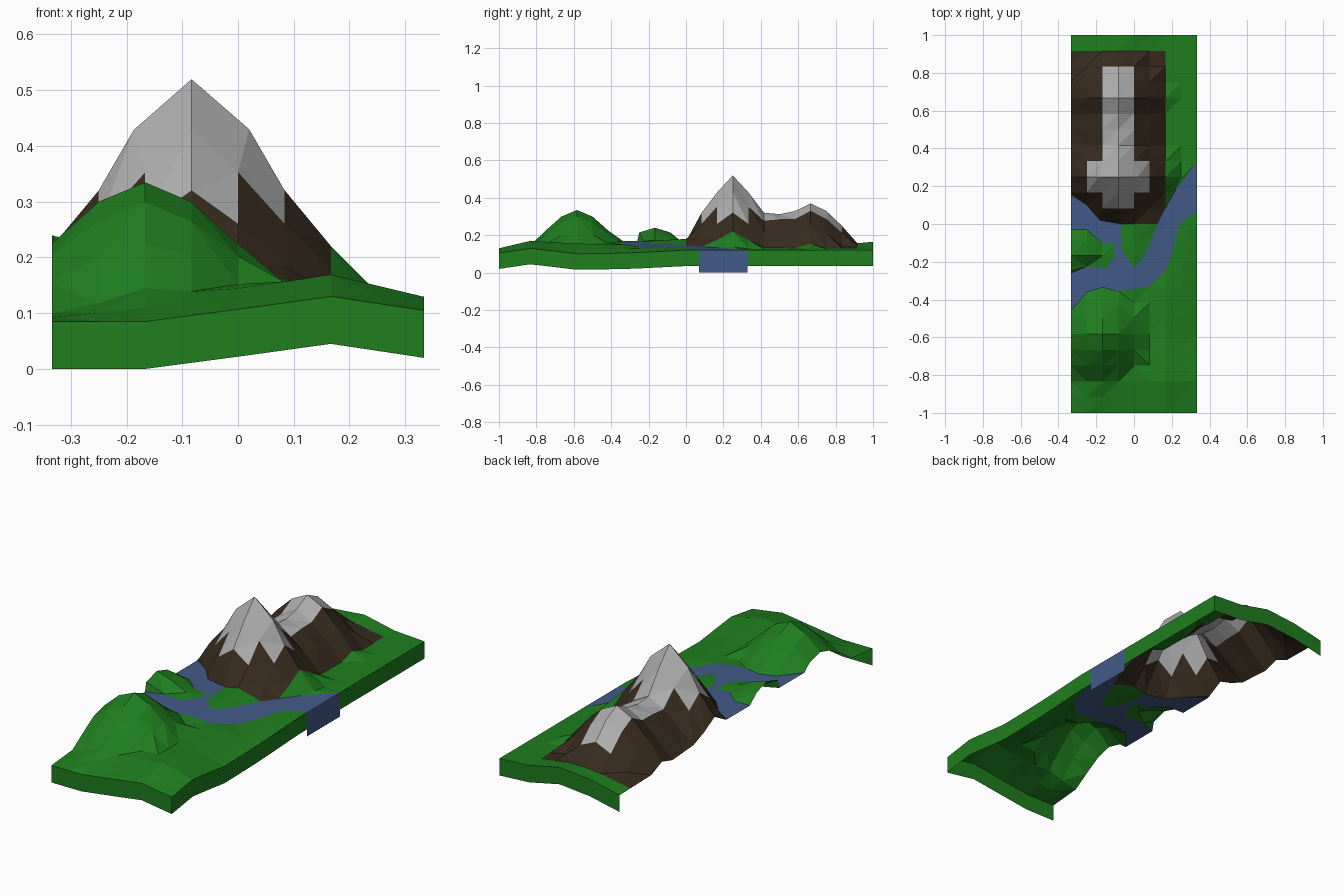
import bpy
from mathutils import Vector
from mathutils.geometry import delaunay_2d_cdt

if "Cube" in bpy.data.objects:
    bpy.data.objects.remove(bpy.data.objects["Cube"])

X, STEP = 1 / 3, 1 / 12

# river outline: front bank, right mouth, inner bank with peninsula, left island
RIVER = [(-X, -.46), (-.25, -.36), (-.165, -.335), (-.09, -.355), (.075, -.335),
         (.165, -.25), (.20, -.16), (.24, 0), (X, .07), (X, .33), (.22, .18),
         (.165, .08), (.125, 0), (.05, -.18), (0, -.23), (-.065, -.14), (-.07, 0),
         (-.18, .02), (-.25, .10), (-X, .15), (-X, -.03), (-.25, -.03),
         (-.17, -.10), (-.10, -.10), (-.10, -.17), (-.15, -.235), (-.25, -.225), (-X, -.26)]

# rolling ground: y, then heights at five x stations
GROUND = [(-1, .085, .085, .107, .13, .105), (-.83, .10, .135, .145, .17, .13),
          (-.58, .15, .15, .15, .155, .10), (-.3, .165, .165, .165, .15, .105),
          (0, .17, .175, .18, .14, .12), (.75, .12, .14, .14, .13, .12),
          (1, .115, .15, .165, .13, .12)]

# hills: centre, roundness of the plan, radial profile (distance, height)
HILLS = [(-.083, .25, 1.3, [(0, .52), (.083, .43), (.167, .32), (.25, .22), (.34, .13), (.45, 0)]),
         (-.083, .667, 1.6, [(0, .37), (.083, .33), (.167, .25), (.25, .155), (.35, 0)]),
         (-.083, .47, 2, [(0, .325), (.083, .29), (.167, .22), (.25, .135), (.35, 0)]),
         (-.167, -.583, 1.8, [(0, .335), (.083, .30), (.167, .225), (.24, .16), (.35, 0)]),
         (-.333, -.167, 2, [(0, .24), (.083, .215), (.18, .17), (.3, 0)])]


def lerp_table(t, pts):
    if t <= pts[0][0]:
        return pts[0][1]
    for (a, va), (b, vb) in zip(pts, pts[1:]):
        if t <= b:
            return va + (vb - va) * (t - a) / (b - a)
    return pts[-1][1]


def land_height(x, y):
    rows = [(r[0], lerp_table(x, list(zip((-X, -X / 2, 0, X / 2, X), r[1:])))) for r in GROUND]
    z = lerp_table(y, rows)
    for cx, cy, p, profile in HILLS:
        d = (abs(x - cx) ** p + abs(y - cy) ** p) ** (1 / p)
        z = max(z, lerp_table(d, profile))
    return z


def water_height(x):
    return lerp_table(x, [(-X, .17), (0, .165), (.17, .138), (X, .12)])


def in_river(x, y):
    inside = False
    for (x1, y1), (x2, y2) in zip(RIVER, RIVER[1:] + RIVER[:1]):
        if (y1 > y) != (y2 > y) and x < x1 + (y - y1) * (x2 - x1) / (y2 - y1):
            inside = not inside
    return inside


def near_bank(x, y):
    p = Vector((x, y))
    for a, b in zip(RIVER, RIVER[1:] + RIVER[:1]):
        a, b = Vector(a), Vector(b)
        t = max(0, min(1, (p - a).dot(b - a) / (b - a).length_squared))
        if (p - a.lerp(b, t)).length < .008:
            return True
    return False


# plan layout: grid lines crossed with the river outline
pts, edges = [], []


def add_line(a, b):
    pts.extend([Vector(a), Vector(b)])
    edges.append((len(pts) - 2, len(pts) - 1))


for i in range(9):
    add_line((-X + i * STEP, -1), (-X + i * STEP, 1))
for j in range(25):
    add_line((-X, -1 + j * STEP), (X, -1 + j * STEP))
for a, b in zip(RIVER, RIVER[1:] + RIVER[:1]):
    add_line(a, b)
flat, _, tris, *_ = delaunay_2d_cdt(pts, edges, [], 0, 1e-4)

# raise the plan into relief
verts = []
for p in flat:
    x, y = p
    z = water_height(x) if in_river(x, y) or near_bank(x, y) else land_height(x, y)
    if abs(y - .25) < .01 and abs(abs(x + STEP) - STEP) < .01:   # broad summit shoulders
        x += .02 if x > -STEP else -.02
    verts.append((x, y, z))


def region(x, y):
    if in_river(x, y):
        return "river"
    d = abs(x + STEP)
    if (d < STEP and STEP < y < 10 * STEP) or (d < 2 * STEP and 2 * STEP < y < 4 * STEP):
        return "snow_caps"
    if x < 2 * STEP and 0 < y < 11 * STEP:
        return "mountain_rock"
    return "grass_land"


parts = {n: [] for n in ("grass_land", "mountain_rock", "snow_caps", "river")}
for t in tris:
    c = (flat[t[0]] + flat[t[1]] + flat[t[2]]) / 3
    name = region(*c)
    parts[name].append([verts[i] for i in t])
    # cut side walls on the front, right and back (left stays open)
    for i, j in zip(t, t[1:] + t[:1]):
        a, b = flat[i], flat[j]
        if any(abs(a[k] - v) < 1e-3 and abs(b[k] - v) < 1e-3 for k, v in ((1, -1), (0, X), (1, 1))):
            va, vb = verts[i], verts[j]
            wet = name == "river"
            low = [(v[0], v[1], 0 if wet else v[2] - .085) for v in (va, vb)]
            parts["river" if wet else "grass_land"].append([vb, va, low[0], low[1]])

COLOURS = {"grass_land": (.014, .21, .014, 1), "mountain_rock": (.038, .024, .013, 1),
           "snow_caps": (.42, .42, .42, 1), "river": (.055, .105, .25, 1)}
for name, polys in parts.items():
    index, faces = {}, []
    for poly in polys:
        faces.append([index.setdefault(tuple(round(c, 5) for c in v), len(index)) for v in poly])
    me = bpy.data.meshes.new(name)
    me.from_pydata(list(index), [], faces)
    ob = bpy.data.objects.new(name, me)
    bpy.context.collection.objects.link(ob)
    mat = bpy.data.materials.new(name)
    mat.diffuse_color = COLOURS[name]
    mat.use_nodes = True
    mat.node_tree.nodes["Principled BSDF"].inputs["Base Color"].default_value = mat.diffuse_color
    me.materials.append(mat)
